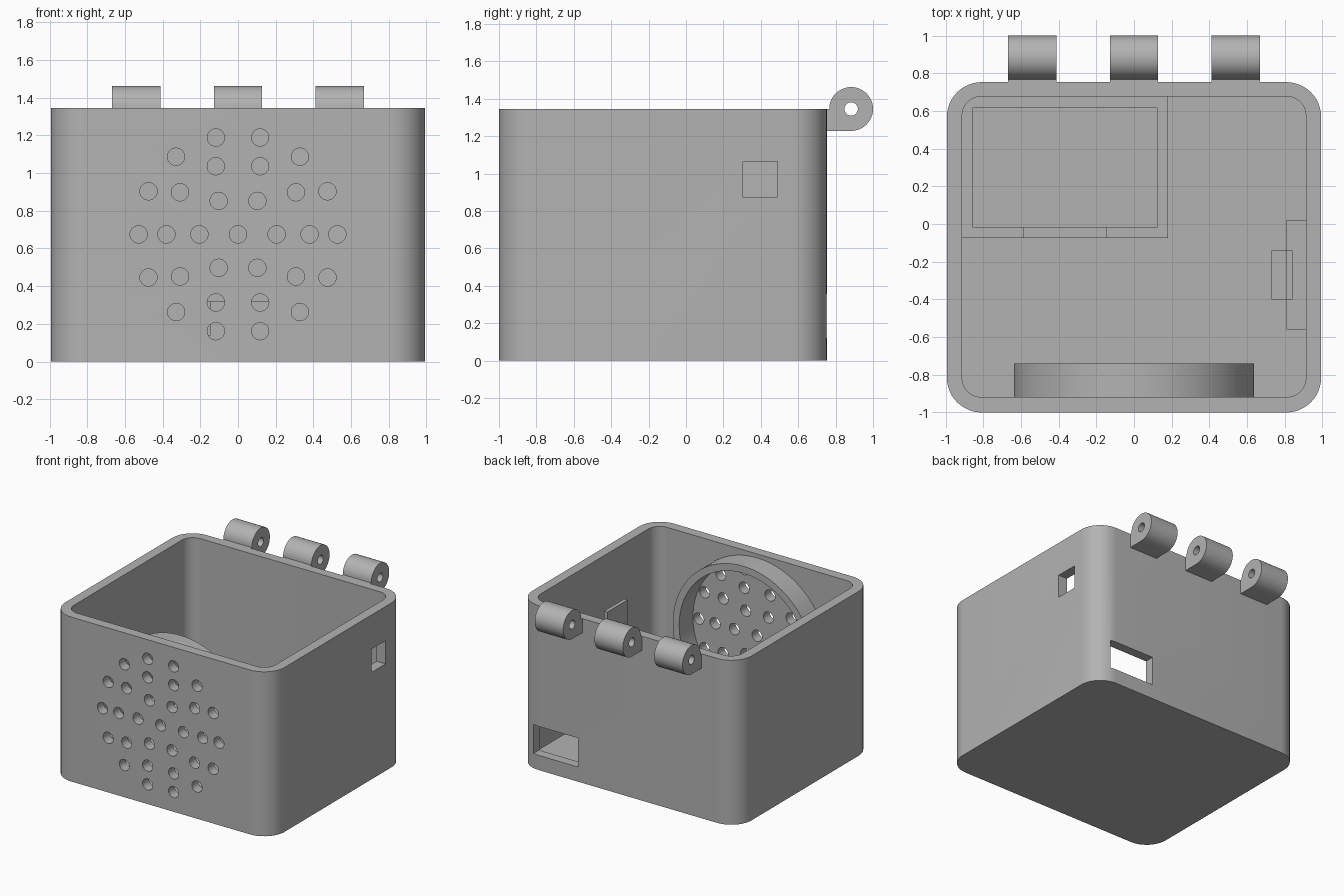
import bpy, bmesh, math
from mathutils import Vector

if "Cube" in bpy.data.objects:
    bpy.data.objects.remove(bpy.data.objects["Cube"], do_unlink=True)

grey = bpy.data.materials.new("plain grey")
grey.use_nodes = True
grey.diffuse_color = (0.45, 0.45, 0.45, 1)
grey.node_tree.nodes["Principled BSDF"].inputs["Base Color"].default_value = grey.diffuse_color


def prism(name, points, along):
    """Extrude a closed outline of 3D points along a vector."""
    bm = bmesh.new()
    base = bm.faces.new([bm.verts.new(p) for p in points])
    moved = bmesh.ops.extrude_face_region(bm, geom=[base])["geom"]
    bmesh.ops.translate(bm, vec=along, verts=[v for v in moved if isinstance(v, bmesh.types.BMVert)])
    bmesh.ops.recalc_face_normals(bm, faces=bm.faces)
    mesh = bpy.data.meshes.new(name)
    bm.to_mesh(mesh)
    bm.free()
    mesh.materials.append(grey)
    obj = bpy.data.objects.new(name, mesh)
    bpy.context.collection.objects.link(obj)
    return obj


def box(name, x0, x1, y0, y1, z0, z1):
    outline = [(x0, y0, z0), (x1, y0, z0), (x1, y1, z0), (x0, y1, z0)]
    return prism(name, outline, Vector((0, 0, z1 - z0)))


def arc(cx, cy, r, start, end, n):
    steps = [math.radians(start + (end - start) * i / n) for i in range(n + 1)]
    return [(cx + r * math.cos(a), cy + r * math.sin(a)) for a in steps]


def rounded_box(name, x, y0, y1, r, z0, z1):
    corners = [(x - r, y1 - r), (r - x, y1 - r), (r - x, y0 + r), (x - r, y0 + r)]
    outline = []
    for i, (cx, cy) in enumerate(corners):
        outline += arc(cx, cy, r, 90 * i, 90 * i + 90, 12)
    return prism(name, [(px, py, z0) for px, py in outline], Vector((0, 0, z1 - z0)))


def rod_y(name, x, z, r, y0, y1, n):
    outline = [(px, y0, pz) for px, pz in arc(x, z, r, 0, 360, n)[:-1]]
    return prism(name, outline, Vector((0, y1 - y0, 0)))


def cut(obj, cutters):
    """Subtract each cutter, bake the result and remove the cutters."""
    for c in cutters:
        c.hide_render = True
        mod = obj.modifiers.new("cut", "BOOLEAN")
        mod.operation, mod.solver, mod.object = "DIFFERENCE", "EXACT", c
    graph = bpy.context.evaluated_depsgraph_get()
    graph.update()
    baked = bpy.data.meshes.new_from_object(obj.evaluated_get(graph))
    obj.modifiers.clear()
    obj.data = baked
    for c in cutters:
        bpy.data.objects.remove(c, do_unlink=True)


def smooth(obj):
    bpy.ops.object.select_all(action="DESELECT")
    obj.select_set(True)
    bpy.context.view_layer.objects.active = obj
    bpy.ops.object.shade_smooth_by_angle(angle=math.radians(30))


TOP, MID = 1.345, 0.675

# Open case with hollow, side port and rear port
case = rounded_box("case", 0.993, -1, 0.753, 0.185, 0, TOP)
cutters = [
    rounded_box("hollow", 0.912, -0.918, 0.676, 0.1, 0.08, TOP + 0.2),
    box("side_port", 0.85, 1.1, 0.305, 0.49, 0.875, 1.065),
    box("rear_port", 0.45, 0.857, 0.6, 0.85, 0.12, 0.357),
]
# Sound holes in concentric rings
for radius, count in ((0, 1), (0.205, 6), (0.38, 10), (0.527, 14)):
    for i in range(count):
        a = math.tau * i / count
        cutters.append(rod_y("sound_hole", radius * math.cos(a), MID + radius * math.sin(a),
                             0.046, -1.1, -0.85, 24))
cut(case, cutters)
smooth(case)

# Speaker collar behind the sound holes
collar = rod_y("speaker_collar", 0, MID, 0.638, -0.93, -0.74, 96)
cut(collar, [rod_y("collar_bore", 0, MID, 0.58, -1, -0.7, 96)])
smooth(collar)

# Compartment with a notched front wall
tray = box("battery_tray", -0.93, 0.18, -0.073, 0.69, 0.05, 0.32)
cut(tray, [
    box("tray_hollow", -0.857, 0.125, -0.015, 0.615, 0.08, 0.5),
    box("tray_notch", -0.587, -0.145, -0.2, 0.1, 0.14, 0.5),
])

# Side bracket: wall block, upright plate and foot
box("bracket_block", 0.81, 0.93, -0.56, 0.02, 0.05, 0.3)
box("bracket_plate", 0.81, 0.84, -0.4, -0.14, 0.05, 0.95)
box("bracket_foot", 0.73, 0.815, -0.4, -0.14, 0.05, 0.2)

# Three hinge knuckles on the rear rim
HY, HR, HW = 0.883, 0.117, 0.257
for name, x in (("hinge_right", -0.54), ("hinge_middle", 0), ("hinge_left", 0.54)):
    start = x - HW / 2
    profile = [(0.74, TOP), (0.74, TOP - HR)] + arc(HY, TOP, HR, -90, 180, 36)
    knuckle = prism(name, [(start, y, z) for y, z in profile], Vector((HW, 0, 0)))
    pin = arc(HY, TOP, 0.036, 0, 360, 24)[:-1]
    cut(knuckle, [prism("pin_hole", [(start - 0.1, y, z) for y, z in pin], Vector((HW + 0.2, 0, 0)))])
    smooth(knuckle)
